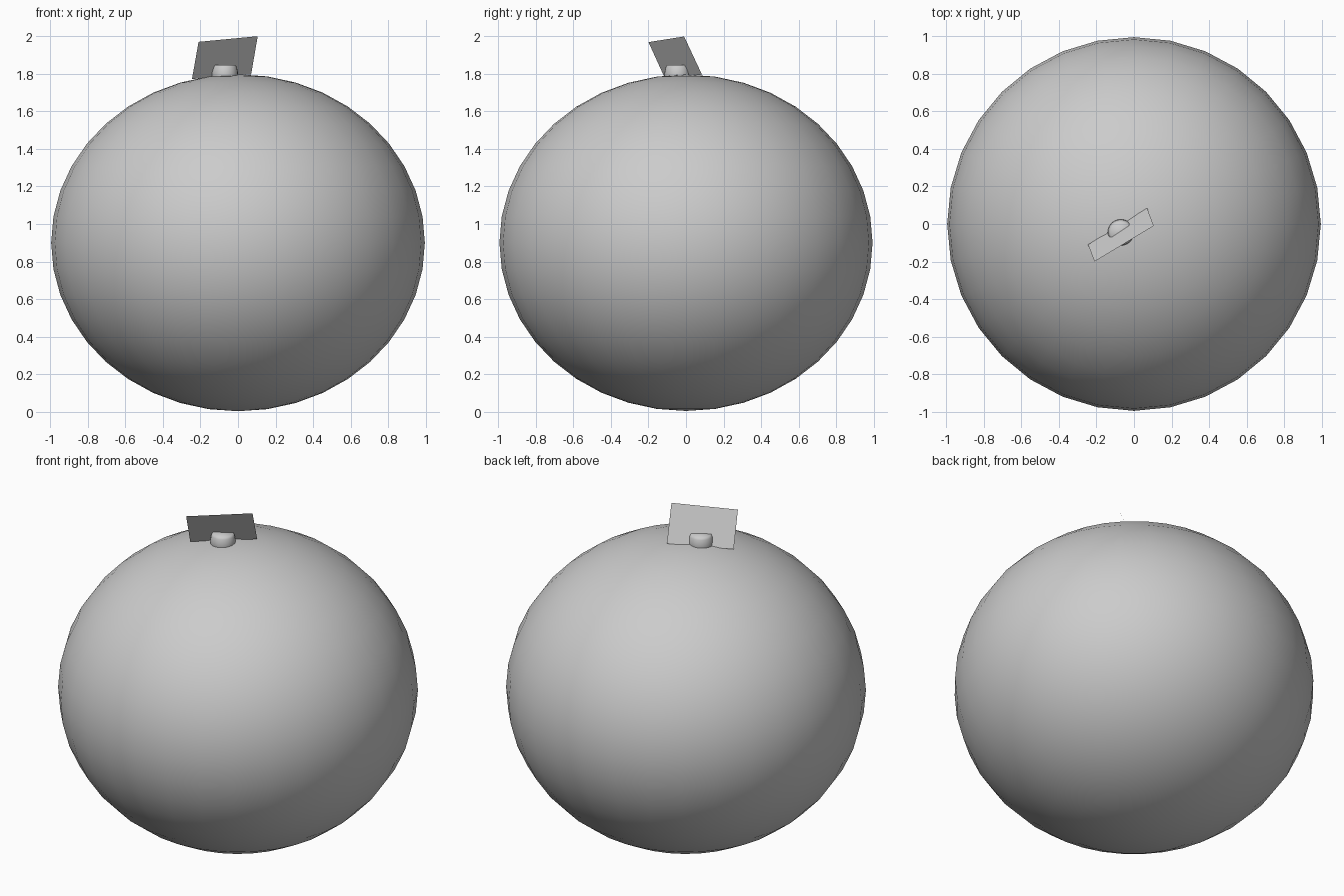
import bpy, bmesh, math
from mathutils import Matrix

if "Cube" in bpy.data.objects:
    bpy.data.objects.remove(bpy.data.objects["Cube"])


def add_object(name, bm, smooth=True):
    mesh = bpy.data.meshes.new(name)
    bm.to_mesh(mesh)
    bm.free()
    obj = bpy.data.objects.new(name, mesh)
    bpy.context.collection.objects.link(obj)
    for p in mesh.polygons:
        p.use_smooth = smooth
    return obj


# Fruit body: slightly flattened sphere
bm = bmesh.new()
bmesh.ops.create_uvsphere(bm, u_segments=32, v_segments=20, radius=1.0)
bmesh.ops.transform(bm, verts=bm.verts,
                    matrix=Matrix.Translation((0, 0, 0.9)) @ Matrix.Diagonal((0.995, 0.995, 0.897, 1)))
add_object("fruit_body", bm)

# Stem stub: squat tapered disc with a softened rim, revolved from a profile
profile = [(0.060, 1.74), (0.070, 1.79), (0.069, 1.81), (0.064, 1.835), (0.056, 1.848)]
sides = 24
bm = bmesh.new()
rings = [[bm.verts.new((-0.07 + r * math.cos(2 * math.pi * i / sides),
                        -0.045 + r * math.sin(2 * math.pi * i / sides), z))
          for i in range(sides)] for r, z in profile]
for low, high in zip(rings, rings[1:]):
    for i in range(sides):
        j = (i + 1) % sides
        bm.faces.new((low[i], low[j], high[j], high[i]))
bm.faces.new(rings[-1])
bm.faces.new(rings[0][::-1])
add_object("stem", bm)

# Leaf: single flat card leaning across the stem
bm = bmesh.new()
corners = [(-0.245, -0.11, 1.772), (0.07, 0.085, 1.797), (0.105, -0.01, 2.0), (-0.21, -0.2, 1.97)]
bm.faces.new([bm.verts.new(c) for c in corners])
add_object("leaf", bm, smooth=False)
